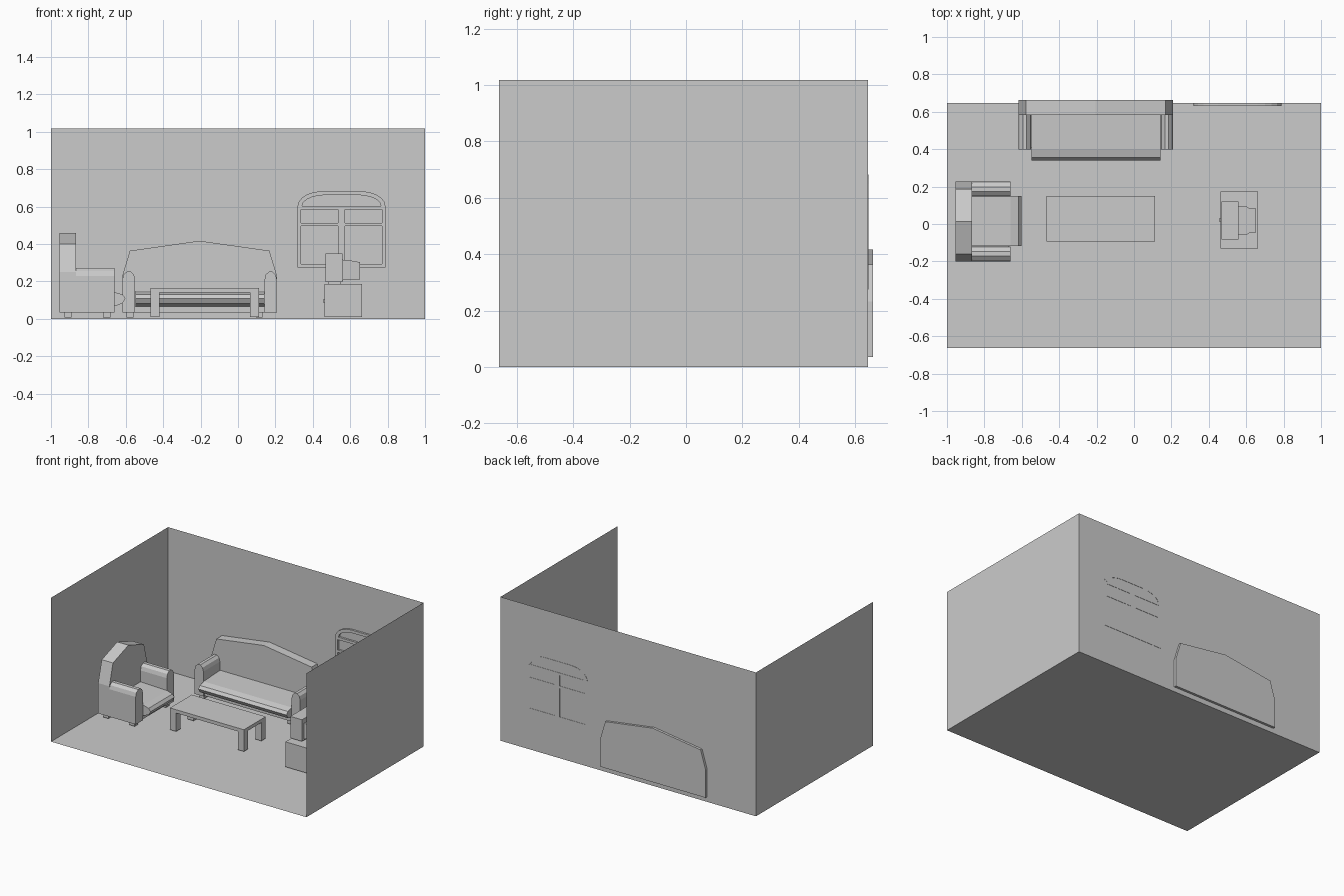
import bpy, bmesh, math
from mathutils import Vector

if "Cube" in bpy.data.objects:
    bpy.data.objects.remove(bpy.data.objects["Cube"])


def finish(name, bm):
    bmesh.ops.remove_doubles(bm, verts=bm.verts, dist=1e-5)
    mesh = bpy.data.meshes.new(name)
    bm.to_mesh(mesh)
    bm.free()
    obj = bpy.data.objects.new(name, mesh)
    bpy.context.collection.objects.link(obj)
    return obj


def plane(name, *corners):
    bm = bmesh.new()
    bm.faces.new([bm.verts.new(c) for c in corners])
    return finish(name, bm)


def box(name, x, y, z, back_scale=1.0):
    """Box from (min, max) ranges; back_scale tapers its +x end."""
    bm = bmesh.new()
    bmesh.ops.create_cube(bm, size=1)
    for v in bm.verts:
        s = back_scale if v.co.x > 0 else 1.0
        v.co = Vector((sum(x) / 2 + v.co.x * (x[1] - x[0]),
                       sum(y) / 2 + v.co.y * s * (y[1] - y[0]),
                       sum(z) / 2 + v.co.z * s * (z[1] - z[0])))
    return finish(name, bm)


def prism(name, profile, axis, start, end):
    """Extrude a (horizontal, z) profile along 'x' or 'y'."""
    bm = bmesh.new()
    at = (lambda p: (start, p[0], p[1])) if axis == 'x' else (lambda p: (p[0], start, p[1]))
    face = bm.faces.new([bm.verts.new(at(p)) for p in profile])
    out = bmesh.ops.extrude_face_region(bm, geom=[face])
    d = end - start
    move = Vector((d, 0, 0)) if axis == 'x' else Vector((0, d, 0))
    bmesh.ops.translate(bm, vec=move,
                        verts=[g for g in out['geom'] if isinstance(g, bmesh.types.BMVert)])
    bmesh.ops.recalc_face_normals(bm, faces=bm.faces)
    return finish(name, bm)


def crown(a, b, shoulder, eave, top):
    """Peaked seat back outline between a and b."""
    return [(a, 0.035), (b, 0.035), (b, shoulder), (b - 0.04, eave),
            ((a + b) / 2, top), (a + 0.04, eave), (a, shoulder)]


def rounded_arm(a, b, top):
    """Armrest section with a faceted round top."""
    c, r = (a + b) / 2, (b - a) / 2
    arc = [(c + r * math.cos(t * math.pi / 5), top - 0.042 + 0.044 * math.sin(t * math.pi / 5))
           for t in range(6)]
    return [(a, 0.035), (b, 0.035)] + arc


def cushion(back, arm_front, sign):
    """Seat section whose nose bulges past the armrests."""
    nose = [(0, 0.142), (0.043, 0.13), (0.058, 0.11), (0.043, 0.083), (0, 0.067)]
    return [(back, 0.067), (back, 0.15)] + [(arm_front + sign * h, z) for h, z in nose]


# Room shell, open at the front
F, B, H = -0.663, 0.646, 1.018
plane("floor", (-1, F, 0), (1, F, 0), (1, B, 0), (-1, B, 0))
plane("back_wall", (-1, B, 0), (1, B, 0), (1, B, H), (-1, B, H))
plane("left_wall", (-1, F, 0), (-1, B, 0), (-1, B, H), (-1, F, H))
plane("right_wall", (1, B, 0), (1, F, 0), (1, F, H), (1, B, H))

# Sofa against the back wall
prism("sofa_back", crown(-0.618, 0.208, 0.232, 0.364, 0.417), 'y', 0.583, 0.663)
prism("sofa_seat", cushion(0.583, 0.398, -1), 'x', -0.548, 0.142)
box("sofa_base", (-0.553, 0.147), (0.41, 0.583), (0.035, 0.067))
for side, a, b in (("left", -0.618, -0.55), ("right", 0.142, 0.208)):
    prism(f"sofa_{side}_arm", rounded_arm(a, b, 0.252), 'y', 0.398, 0.583)
for x in (-0.596, 0.095):
    for y in (0.42, 0.59):
        box("sofa_leg", (x, x + 0.037), (y, y + 0.037), (0.008, 0.035))

# Armchair facing right
prism("armchair_back", crown(-0.2, 0.226, 0.25, 0.4, 0.46), 'x', -0.955, -0.867)
prism("armchair_seat", cushion(-0.867, -0.66, 1), 'y', -0.118, 0.15)
box("armchair_base", (-0.867, -0.67), (-0.125, 0.155), (0.035, 0.067))
for side, a, b in (("front", -0.2, -0.12), ("rear", 0.148, 0.226)):
    prism(f"armchair_{side}_arm", rounded_arm(a, b, 0.272), 'x', -0.867, -0.661)
for x in (-0.928, -0.722):
    for y in (-0.18, 0.168):
        box("armchair_leg", (x, x + 0.039), (y, y + 0.039), (0.008, 0.035))

# Coffee table
box("table_top", (-0.467, 0.112), (-0.094, 0.15), (0.14, 0.164))
for x in (-0.467, 0.064):
    for y in (-0.094, 0.102):
        box("table_leg", (x, x + 0.048), (y, y + 0.048), (0.01, 0.14))

# Cabinet and television facing left
box("cabinet", (0.463, 0.664), (-0.131, 0.174), (0.01, 0.187))
box("cabinet_knob", (0.455, 0.463), (0.013, 0.029), (0.087, 0.103))
box("television_foot", (0.485, 0.548), (-0.05, 0.085), (0.187, 0.197))
tv = box("television_case", (0.468, 0.559), (-0.083, 0.12), (0.197, 0.35))
bm = bmesh.new()
bm.from_mesh(tv.data)
bm.normal_update()
screen = min(bm.faces, key=lambda f: f.normal.x)
bmesh.ops.inset_region(bm, faces=[screen], thickness=0.016)
bmesh.ops.translate(bm, vec=(0.008, 0, 0), verts=screen.verts)
bm.to_mesh(tv.data)
bm.free()
box("television_tube", (0.559, 0.61), (-0.06, 0.097), (0.206, 0.316), 0.93)
box("television_tube_end", (0.61, 0.653), (-0.05, 0.087), (0.207, 0.308), 0.92)

# Arched window on the back wall
Y0, Y1 = 0.632, 0.648


def arch(x0, x1, spring, top, run):
    left = [(x0 + run * (1 - math.cos(t * math.pi / 10)),
             spring + (top - spring) * math.sin(t * math.pi / 10)) for t in range(6)]
    return left + [(x0 + x1 - x, z) for x, z in reversed(left)]


outer = arch(0.318, 0.789, 0.6, 0.682, 0.13)
inner = arch(0.343, 0.764, 0.604, 0.662, 0.125)
bm = bmesh.new()
rings = [[bm.verts.new((x, y, z)) for x, z in pts]
         for pts, y in ((outer, Y0), (inner, Y0), (inner, Y1), (outer, Y1))]
for k in range(4):
    r, s = rings[k], rings[(k + 1) % 4]
    for i in range(len(r) - 1):
        bm.faces.new((r[i], r[i + 1], s[i + 1], s[i]))
for i in (0, -1):
    bm.faces.new([r[i] for r in rings])
bmesh.ops.recalc_face_normals(bm, faces=bm.faces)
finish("window_arch", bm)
for side, x in (("left", 0.318), ("right", 0.769)):
    box(f"window_{side}_jamb", (x, x + 0.02), (Y0, Y1), (0.275, 0.602))
for part, z, h in (("sill", 0.275, 0.018), ("middle_rail", 0.495, 0.017), ("upper_rail", 0.585, 0.019)):
    box(f"window_{part}", (0.338, 0.769), (Y0, Y1), (z, z + h))
box("window_mullion", (0.535, 0.571), (Y0, Y1), (0.29, 0.588))
